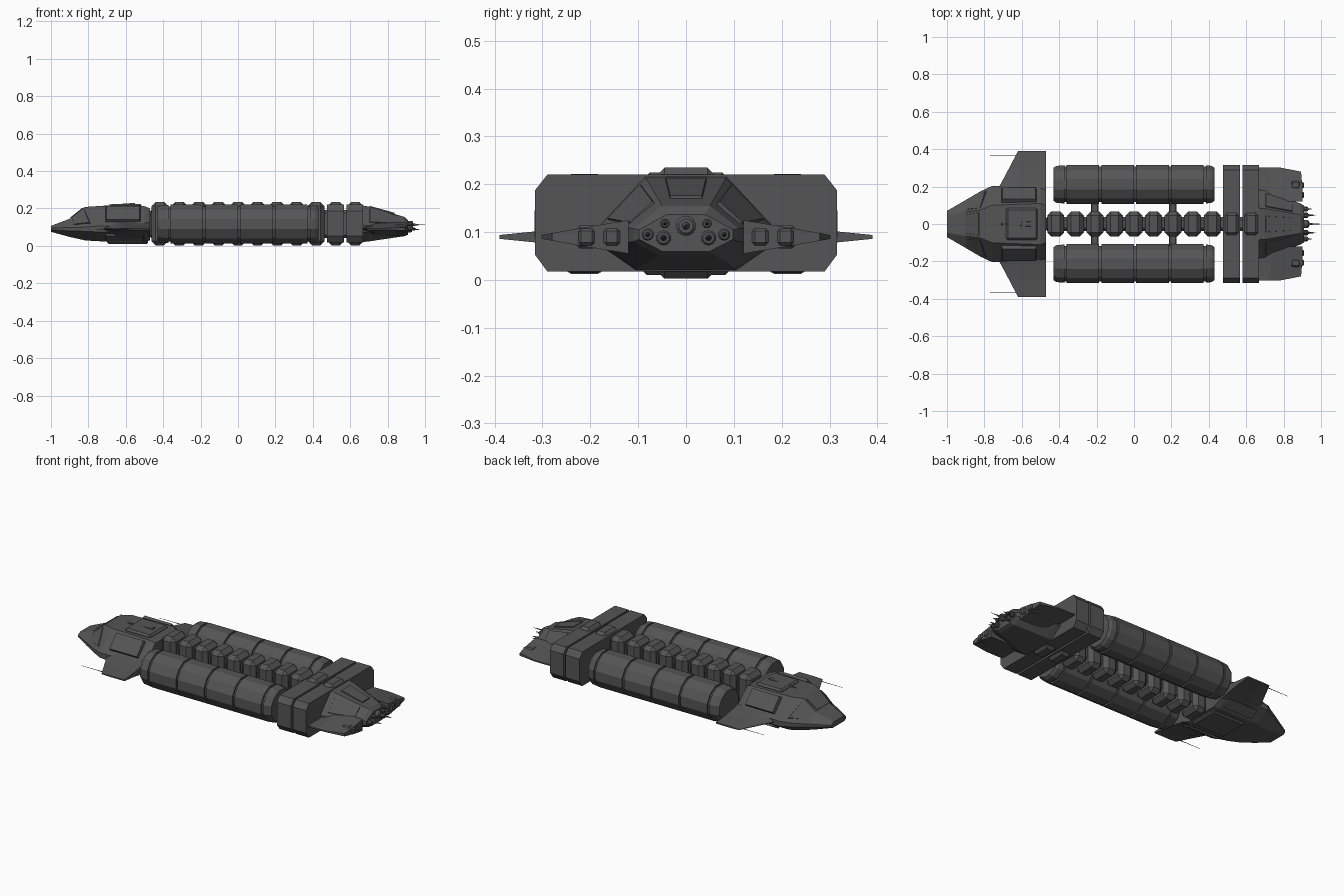
import bpy, bmesh, math
from mathutils import Vector

if "Cube" in bpy.data.objects:
    bpy.data.objects.remove(bpy.data.objects["Cube"])

grey = bpy.data.materials.new("dark_hull")
grey.diffuse_color = (0.09, 0.09, 0.09, 1)
grey.use_nodes = True
grey.node_tree.nodes["Principled BSDF"].inputs["Base Color"].default_value = grey.diffuse_color


def loft(name, rings):
    """Skin a list of equal-length rings and cap both ends."""
    bm = bmesh.new()
    vs = [[bm.verts.new(p) for p in r] for r in rings]
    n = len(rings[0])
    for a, b in zip(vs, vs[1:]):
        for i in range(n):
            j = (i + 1) % n
            bm.faces.new((a[i], a[j], b[j], b[i]))
    bm.faces.new(vs[0])
    bm.faces.new(vs[-1])
    bmesh.ops.recalc_face_normals(bm, faces=bm.faces)
    me = bpy.data.meshes.new(name)
    bm.to_mesh(me)
    bm.free()
    me.materials.append(grey)
    ob = bpy.data.objects.new(name, me)
    bpy.context.collection.objects.link(ob)
    return ob


def section(x, wm, zlo, zhi, wt, zt, wb, zb):
    """Eight-sided hull section: middle, top and bottom half widths."""
    half = [(wb, zb), (wm, zlo), (wm, zhi), (wt, zt)]
    return [(x, y, z) for y, z in half] + [(x, -y, z) for y, z in reversed(half)]


def tube(name, y, z, stations, sides=12):
    """Lathe along x from (x, radius) stations, flat side up."""
    rings = []
    for x, r in stations:
        rings.append([(x, y + r * math.cos((i + .5) * math.tau / sides),
                       z + r * math.sin((i + .5) * math.tau / sides)) for i in range(sides)])
    return loft(name, rings)


def box(name, c, s, bevel=0):
    (x, y, z), (a, b, h) = c, [v / 2 for v in s]
    ob = loft(name, [[(x + k * a, y - b, z - h), (x + k * a, y + b, z - h),
                      (x + k * a, y + b, z + h), (x + k * a, y - b, z + h)] for k in (-1, 1)])
    if bevel:
        m = ob.modifiers.new("chamfer", 'BEVEL')
        m.width, m.segments = bevel, 1
    return ob


def plate(name, pts, t):
    """Thin raised panel with inset outer face, pushed along its normal."""
    p = [Vector(q) for q in pts]
    n = (p[1] - p[0]).cross(p[2] - p[0]).normalized()
    c = sum(p, Vector()) / len(p)
    if n.dot(c - Vector((c.x, 0, 0.115))) < 0:
        n = -n
    return loft(name, [[q - n * 0.01 for q in p], [q + (c - q) * 0.06 + n * t for q in p]])


def wing(name, s, stations):
    """Diamond-edged wing; stations are (y, x_front, x_back, half thickness)."""
    z = 0.09
    rings = []
    for y, xf, xb, t in stations:
        xm = xf + (xb - xf) * 0.3
        rings.append([(xf, s * y, z - .002), (xm, s * y, z - t), (xb, s * y, z - t),
                      (xb, s * y, z + t), (xm, s * y, z + t), (xf, s * y, z + .002)])
    return loft(name, rings)


# Cockpit hull
loft("cockpit_hull", [
    section(-1.0, .070, .085, .095, .045, .107, .055, .075),
    section(-0.90, .128, .080, .098, .065, .145, .080, .048),
    section(-0.82, .175, .078, .100, .075, .208, .100, .030),
    section(-0.76, .203, .075, .105, .100, .212, .120, .025),
    section(-0.50, .205, .070, .110, .110, .212, .120, .022),
    section(-0.47, .200, .070, .110, .100, .200, .110, .030)])
plate("front_window", [(-.895, -.055, .148), (-.895, .055, .148),
                       (-.828, .065, .202), (-.828, -.065, .202)], .004)
box("roof_panel", (-.60, 0, .212), (.17, .17, .026), .01)
box("belly_panel", (-.59, 0, .022), (.22, .18, .024), .008)
loft("roof_fin", [[(-.72, -.003, .215), (-.72, .003, .215), (-.72, .003, .218), (-.72, -.003, .218)],
                  [(-.55, -.02, .215), (-.55, .02, .215), (-.55, .012, .23), (-.55, -.012, .23)]])

for s, side in ((1, "left"), (-1, "right")):
    # Cockpit side details and front wings
    plate(side + "_side_window", [(-.88, s * .118, .112), (-.89, s * .075, .145),
                                  (-.82, s * .083, .198), (-.79, s * .177, .122)], .004)
    plate(side + "_shoulder_panel", [(-.71, s * .188, .13), (-.71, s * .120, .205),
                                     (-.52, s * .120, .205), (-.52, s * .188, .13)], .014)
    plate(side + "_lower_panel", [(-.71, s * .19, .062), (-.71, s * .135, .030),
                                  (-.50, s * .135, .030), (-.50, s * .19, .062)], .008)
    wing(side + "_front_wing", s, [(.17, -.74, -.47, .038), (.215, -.712, -.47, .028),
                                   (.30, -.667, -.47, .013), (.39, -.62, -.47, .004)])
    tube(side + "_wing_antenna", s * .367, .09, [(-.77, .001), (-.68, .0015), (-.60, .003)], 6)

    # Cargo pods: grooved twelve-sided tanks
    prof = [(-.43, .075), (-.43, .092), (-.415, .102), (-.372, .106), (-.372, .098)]
    for i in range(4):
        x = -.36 + i * .186
        prof += [(x, .098), (x, .108), (x + .174, .108), (x + .174, .098)]
    prof += [(.384, .098), (.384, .106), (.415, .102), (.43, .092), (.43, .075)]
    tube(side + "_cargo_pod", s * .212, .117, prof)
    for k, x in enumerate((-.21, .207)):
        box(f"{side}_pod_strut_{k}", (x, s * .085, .117), (.04, .09, .05), .006)

    # Tail wings and box thrusters
    wing(side + "_tail_wing", s, [(.12, .66, .90, .035), (.20, .66, .90, .022), (.28, .66, .893, .008),
                                  (.302, .66, .78, .004)])
    for k, y in enumerate((.155, .208)):
        box(f"{side}_thruster_{k}", (.865, s * y, .09), (.05, .044, .048), .008)
        box(f"{side}_thruster_nozzle_{k}", (.892, s * y, .09), (.034, .034, .036), .006)
    for k, (y, z, r, tip) in enumerate(((.08, .095, .013, .95), (.047, .088, .016, .97),
                                        (.044, .118, .010, .95))):
        tube(f"{side}_nozzle_{k}", s * y, z, [(.90, r), (.925, r), (.93, r * .75),
                                              (.93, r * .4), (tip, .0012)], 10)

# Central spine modules and core
box("spine_core", (.10, 0, .117), (1.16, .075, .15), .015)
for i in range(11):
    box(f"spine_module_{i}", (-.418 + .1045 * i, 0, .119), (.09, .136, .232), .023)

# Rear bulkhead blocks
for k, (a, b) in enumerate(((.475, .568), (.580, .668))):
    loft(f"rear_block_{k}", [section(x, .316, .053, .187, .29, .22, .29, .018) for x in (a, b)])

# Tail hull
loft("tail_hull", [
    section(.66, .185, .075, .110, .085, .217, .105, .020),
    section(.70, .178, .075, .110, .082, .210, .103, .024),
    section(.89, .110, .080, .108, .050, .155, .060, .052),
    section(.91, .098, .085, .105, .040, .137, .050, .060)])
plate("tail_roof_panel", [(.70, -.045, .209), (.70, .045, .209),
                          (.84, .035, .17), (.84, -.035, .17)], .006)
for s, side in ((1, "left"), (-1, "right")):
    plate(side + "_tail_side_panel", [(.70, s * .165, .125), (.70, s * .093, .20),
                                      (.85, s * .065, .162), (.85, s * .115, .116)], .004)

# Main nozzle with long central spike
tube("main_nozzle", 0, .113, [(.90, .021), (.93, .021), (.936, .015), (.936, .008),
                              (.96, .003), (1.0, .001)], 12)
